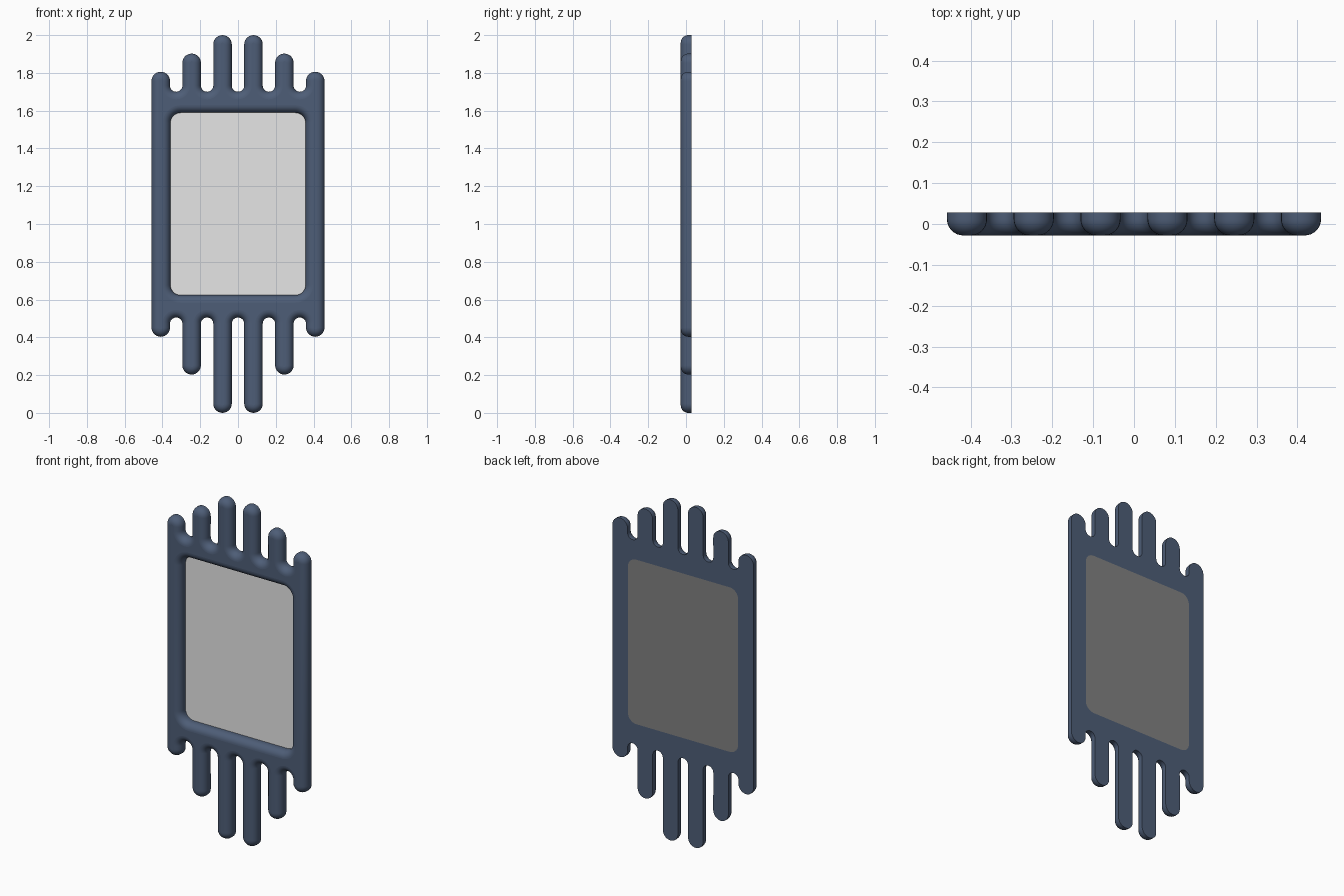
import bpy, bmesh, math

if "Cube" in bpy.data.objects:
    bpy.data.objects.remove(bpy.data.objects["Cube"])

BACK, FRONT = 0.028, -0.028
BEVEL = 0.04                      # rounding of the front edges
FR, VR = 0.049, 0.033             # finger and valley radii
XS = [-0.409, -0.2455, -0.082, 0.082, 0.2455, 0.409]
TOPS = [1.806, 1.902, 2.0, 2.0, 1.902, 1.806]
BOTS = [0.403, 0.203, 0.0, 0.0, 0.203, 0.403]
TOP_VALLEY, BOT_VALLEY = 1.700, 0.505
OPEN_X, OPEN_Z0, OPEN_Z1, OPEN_R = 0.358, 0.623, 1.589, 0.055


def material(name, rgb):
    m = bpy.data.materials.new(name)
    m.diffuse_color = (*rgb, 1)
    m.use_nodes = True
    m.node_tree.nodes["Principled BSDF"].inputs["Base Color"].default_value = m.diffuse_color
    return m


def arc(cx, cz, r, a0, a1, n=14):
    return [(cx + r * math.cos(math.radians(a0 + (a1 - a0) * i / n)),
             cz + r * math.sin(math.radians(a0 + (a1 - a0) * i / n))) for i in range(n + 1)]


def outer_outline(d):
    """Fingered silhouette, pulled inwards by d."""
    pts = []
    for i, x in enumerate(XS):                      # top fingers, left to right
        pts += arc(x, TOPS[i] - FR, FR - d, 180, 0)
        if i < 5:
            pts += arc((x + XS[i + 1]) / 2, TOP_VALLEY + VR, VR + d, 180, 360)
    for i in range(5, -1, -1):                      # bottom fingers, right to left
        pts += arc(XS[i], BOTS[i] + FR, FR - d, 0, -180)
        if i > 0:
            pts += arc((XS[i] + XS[i - 1]) / 2, BOT_VALLEY - VR, VR + d, 0, 180)
    return pts


def opening_outline(d):
    """Rounded window, widened by d."""
    x, r = OPEN_X - OPEN_R, OPEN_R + d
    z0, z1 = OPEN_Z0 + OPEN_R, OPEN_Z1 - OPEN_R
    return (arc(x, z1, r, 0, 90) + arc(-x, z1, r, 90, 180)
            + arc(-x, z0, r, 180, 270) + arc(x, z0, r, 270, 360))


def finish(bm, name, *mats):
    bmesh.ops.recalc_face_normals(bm, faces=bm.faces)
    me = bpy.data.meshes.new(name)
    bm.to_mesh(me)
    bm.free()
    for m in mats:
        me.materials.append(m)
    ob = bpy.data.objects.new(name, me)
    bpy.context.collection.objects.link(ob)
    return ob


# Edge profile: straight from the back, then a quarter round to the front
profile = [(0.0, BACK)]
for k in range(9):
    t = math.pi / 2 * k / 8
    profile.append((BEVEL * (1 - math.cos(t)), FRONT + BEVEL - BEVEL * math.sin(t)))

# Frame: skinned side walls plus flat caps with a hole
bm = bmesh.new()
back_edges, front_edges = [], []
for outline in (outer_outline, opening_outline):
    rings = [[bm.verts.new((x, y, z)) for x, z in outline(d)] for d, y in profile]
    n = len(rings[0])
    for a, b in zip(rings, rings[1:]):
        for i in range(n):
            j = (i + 1) % n
            bm.faces.new((a[i], a[j], b[j], b[i])).smooth = True
    for ring, store in ((rings[0], back_edges), (rings[-1], front_edges)):
        store += [bm.edges.get((ring[i], ring[(i + 1) % n])) for i in range(n)]
for edges in (back_edges, front_edges):
    bmesh.ops.triangle_fill(bm, use_beauty=True, use_dissolve=False, edges=edges)
for e in back_edges:
    e.smooth = False
finish(bm, "mirror_frame", material("slate blue", (0.076, 0.111, 0.185)))

# Mirror pane: thin plate flush with the back, light in front and dark behind
bm = bmesh.new()
face = bm.faces.new([bm.verts.new((x, BACK, z)) for x, z in opening_outline(0)])
ext = bmesh.ops.extrude_face_region(bm, geom=[face], use_keep_orig=True)
for v in ext["geom"]:
    if isinstance(v, bmesh.types.BMVert):
        v.co.y -= 0.003
for f in bm.faces:
    f.material_index = 1 if f.calc_center_median().y > BACK - 0.001 else 0
finish(bm, "mirror_pane", material("mirror grey", (0.79, 0.79, 0.79)),
       material("backing grey", (0.22, 0.22, 0.22)))
